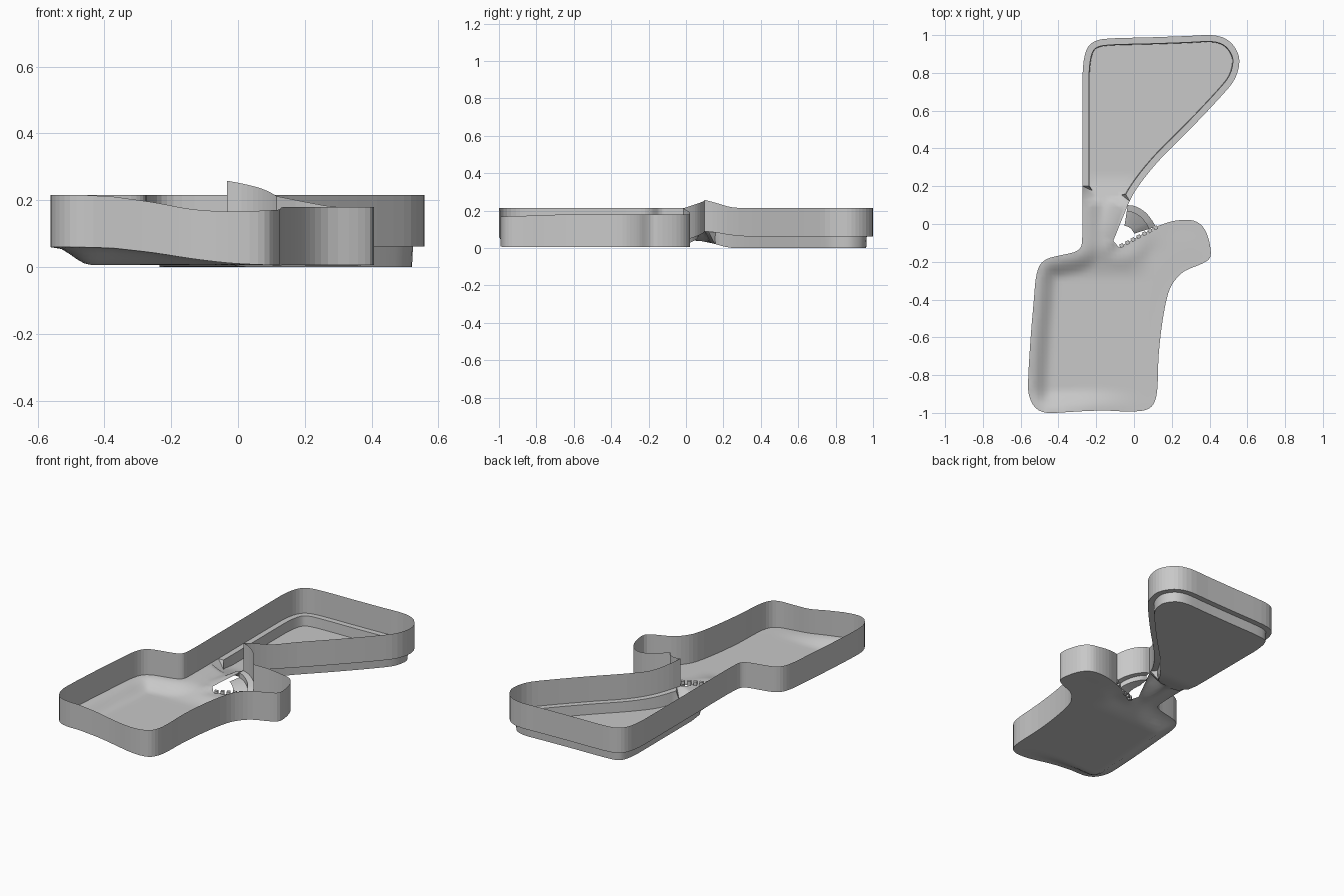
import bpy, bmesh, math
from mathutils import Vector, geometry

if "Cube" in bpy.data.objects:
    bpy.data.objects.remove(bpy.data.objects["Cube"])

grey = bpy.data.materials.new("plain_grey")
grey.diffuse_color = (0.58, 0.58, 0.58, 1)
grey.use_nodes = True
grey.node_tree.nodes["Principled BSDF"].inputs["Base Color"].default_value = grey.diffuse_color


def make(name, verts, faces):
    me = bpy.data.meshes.new(name)
    me.from_pydata([tuple(v) for v in verts], [], faces)
    me.materials.append(grey)
    ob = bpy.data.objects.new(name, me)
    bpy.context.collection.objects.link(ob)
    return ob


def spline(ctrl, n=3):
    """Catmull-Rom through (x, y, bottom z, top z) points."""
    p = [Vector(c) for c in ctrl]
    p = [2 * p[0] - p[1]] + p + [2 * p[-1] - p[-2]]
    out = []
    for a, b, c, d in zip(p, p[1:], p[2:], p[3:]):
        for i in range(n):
            t = i / n
            out.append(0.5 * (2 * b + (c - a) * t + (2 * a - 5 * b + 4 * c - d) * t * t
                              + (3 * b - a - 3 * c + d) * t ** 3))
    return out + [p[-2]]


def strip(name, low, high):
    n = len(low)
    return make(name, low + high, [(i, i + 1, n + i + 1, n + i) for i in range(n - 1)])


def wall(name, path):
    return strip(name, [Vector((p[0], p[1], p[2])) for p in path],
                 [Vector((p[0], p[1], p[3])) for p in path])


def smooth(t):
    t = max(0, min(1, t))
    return t * t * (3 - 2 * t)


# Wall outlines
B, T = .061, .215
north = spline([(-.275, -.1, .06, T), (-.272, 0, B, T), (-.272, .2, B, T), (-.272, .45, B, T),
                (-.272, .7, B, T), (-.27, .83, B, T), (-.252, .92, B, T), (-.212, .965, B, T),
                (-.13, .982, B, T), (.08, .988, B, T), (.28, .995, B, T), (.41, 1, B, T),
                (.49, .978, B, T), (.54, .925, B, T), (.558, .86, B, T), (.535, .77, B, T),
                (.465, .68, B, T), (.3, .505, B, T), (.15, .355, B, T), (.06, .25, .068, .217),
                (0, .165, .082, .24), (-.033, .1, .09, .258)])
arc = spline([(-.033, .1, .09, .258), (.01, .093, .08, .25), (.06, .062, .065, .238),
              (.095, .02, .05, .224), (.115, -.015, .035, .212)])
south = spline([(.115, -.015, .008, .212), (.2, .014, .005, .195), (.28, .022, .005, .181),
                (.335, .01, .005, .18), (.375, -.03, .005, .18), (.4, -.1, .005, .18),
                (.404, -.175, .005, .18), (.36, -.21, .005, .18), (.27, -.248, .005, .18),
                (.215, -.3, .005, .18), (.18, -.37, .005, .18), (.15, -.52, .005, .18),
                (.13, -.7, .005, .178), (.124, -.87, .005, .172), (.105, -.95, .006, .17),
                (.06, -.985, .007, .168), (-.03, -.993, .012, .166), (-.14, -.988, .025, .173),
                (-.25, -.99, .042, .193), (-.37, -.997, .056, .21)])
west = spline([(-.37, -.997, .056, .21), (-.46, -1, .059, T), (-.52, -.975, .059, T),
               (-.555, -.91, .059, T), (-.56, -.82, .059, T), (-.547, -.6, .059, T),
               (-.53, -.4, .059, T), (-.52, -.29, .059, T), (-.5, -.22, .059, T),
               (-.46, -.185, .059, T), (-.4, -.168, .059, T), (-.32, -.15, .06, T),
               (-.285, -.128, .06, T), (-.275, -.1, .06, T)])
wall("north_wall", north)
wall("curved_wall", arc)
wall("south_wall", south)
wall("west_wall", west)

# Floor: triangulated outline whose height follows the distance from the wall
gap = [Vector((-.11, -.09, .045, 0)), Vector((-.08, -.122, .03, 0))]
ring = north + gap + south + west[1:-1]
segs = list(zip(ring, ring[1:] + ring[:1]))
LEDGE, RISER = .034, .003


def nearest(x, y):
    """Distance to the outline and the bottom height there."""
    best, zb = 9, 0
    for a, b in segs:
        dx, dy = b[0] - a[0], b[1] - a[1]
        t = ((x - a[0]) * dx + (y - a[1]) * dy) / max(dx * dx + dy * dy, 1e-12)
        t = max(0, min(1, t))
        d = math.hypot(a[0] + dx * t - x, a[1] + dy * t - y)
        if d < best:
            best, zb = d, a[2] + (b[2] - a[2]) * t
    return best, zb


def floor_height(x, y):
    d, zb = nearest(x, y)
    base = .035 * smooth((.27 - y) / .2) * smooth((y + .3) / .2) * smooth((.1 - x) / .15)
    base += .006 * smooth((.1 - y) / .2)
    if y > .12:
        t = 0 if d < LEDGE + RISER / 2 else 1
    else:
        t = smooth((d - .01) / .11)
    return zb * (1 - t) + base * t


pts = [Vector((p[0], p[1])) for p in ring]
edges = [(i, (i + 1) % len(ring)) for i in range(len(ring))]
for off in (LEDGE, LEDGE + RISER):
    last = None
    for a, b, c in zip(north, north[1:], north[2:]):
        if b[1] < .14:
            continue
        t = Vector((c[0] - a[0], c[1] - a[1])).normalized()
        pts.append(Vector((b[0] + t.y * off, b[1] - t.x * off)))
        if last is not None:
            edges.append((last, len(pts) - 1))
        last = len(pts) - 1
step = .022
for i in range(-26, 27):
    for j in range(-46, 46):
        x, y = i * step, j * step
        if nearest(x, y)[0] > (.045 if y > .1 else .01):
            pts.append(Vector((x, y)))
v2, _, f2, *_ = geometry.delaunay_2d_cdt(pts, edges, [], 1, 1e-5)
floor = make("floor", [(v.x, v.y, floor_height(v.x, v.y)) for v in v2], f2)
bm = bmesh.new()
bm.from_mesh(floor.data)
bmesh.ops.delete(bm, geom=[v for v in bm.verts if not v.link_faces], context='VERTS')
bm.normal_update()
for f in bm.faces:
    if f.normal.z < 0:
        f.normal_flip()
bm.to_mesh(floor.data)
bm.free()
bpy.context.view_layer.objects.active = floor
floor.select_set(True)
bpy.ops.object.shade_smooth_by_angle(angle=math.radians(50))
floor.select_set(False)


# Stepped ledge under the curved wall
def toward_corner(k, drop):
    return [Vector((p[0] + (-.06 - p[0]) * k, p[1] + (-.07 - p[1]) * k, p[2] - drop)) for p in arc]


strip("curved_ledge", toward_corner(.2, 0), toward_corner(0, 0))
strip("curved_riser", toward_corner(.2, .03), toward_corner(.2, 0))
strip("curved_lower_ledge", toward_corner(.65, .03), toward_corner(.2, .03))

# Row of small blocks along the edge of the gap
a, b = Vector((-.08, -.122, .03)), Vector((.13, -.012, .03))
u = (b - a).normalized()
n = Vector((-u.y, u.x, 0))
for i in range(7):
    c = a.lerp(b, (i + .5) / 7)
    vs = [c + u * (sx * .01) + n * (sy * .01) + Vector((0, 0, sz * .012))
          for sx in (-1, 1) for sy in (-1, 1) for sz in (-1, 1)]
    make("edge_block_%d" % (i + 1), vs, [(0, 1, 3, 2), (4, 6, 7, 5), (0, 4, 5, 1),
                                        (2, 3, 7, 6), (0, 2, 6, 4), (1, 5, 7, 3)])
